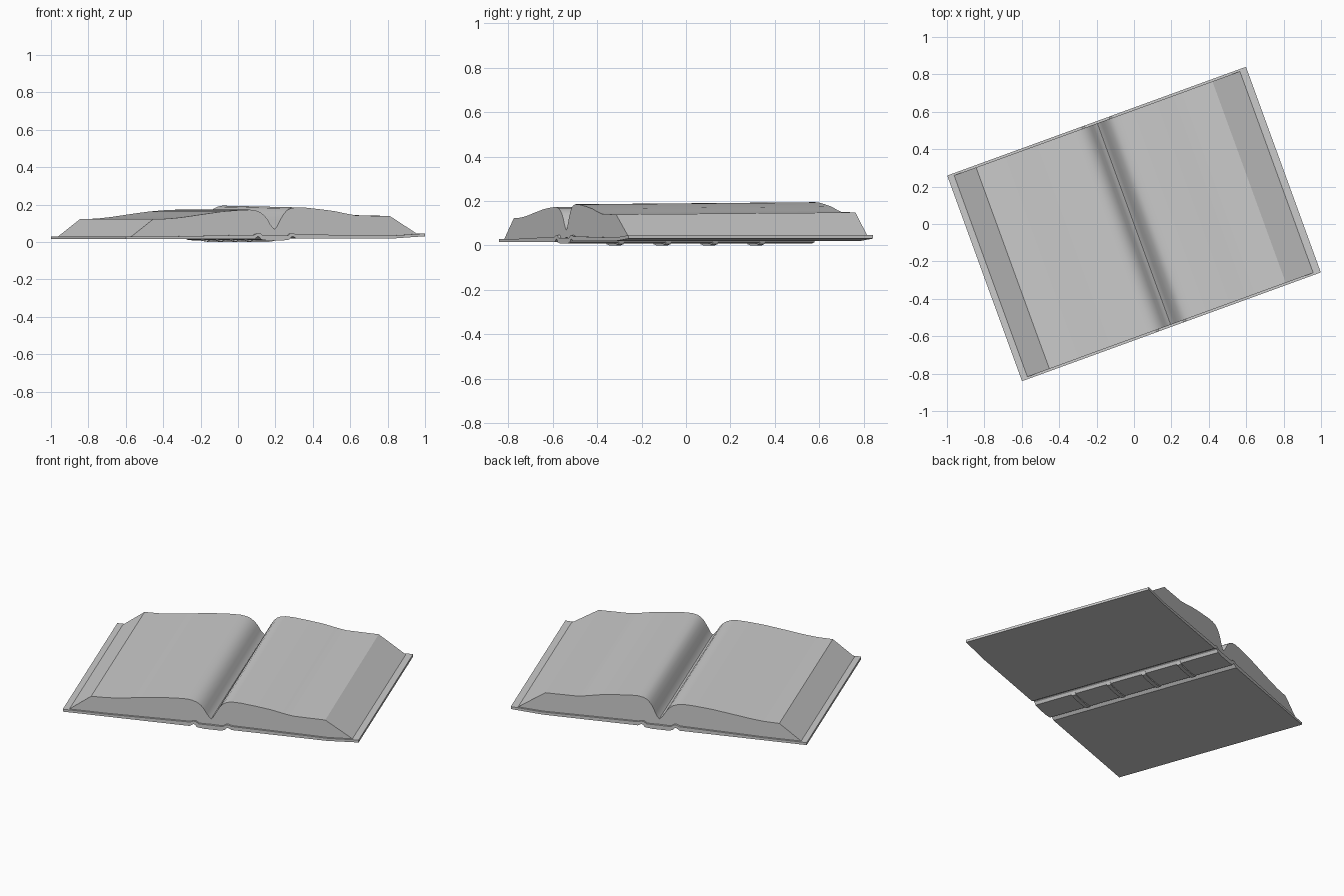
import bpy, bmesh, math
from mathutils import Matrix

if "Cube" in bpy.data.objects:
    bpy.data.objects.remove(bpy.data.objects["Cube"])

TURN = Matrix.Rotation(math.radians(20), 4, 'Z')


def extrude_profile(name, pts, v0, v1, tilt=0.0, smooth=True):
    """Closed (u, z) outline swept along v, then turned to the book's angle."""
    bm = bmesh.new()
    rings = []
    for v in (v0, v1):
        rings.append([bm.verts.new((u, v, z + (tilt * v if z > 0.1 and u > 0 else 0)))
                      for u, z in pts])
    n = len(pts)
    for i in range(n):
        j = (i + 1) % n
        bm.faces.new((rings[0][i], rings[0][j], rings[1][j], rings[1][i]))
    bm.faces.new(rings[0])
    bm.faces.new(rings[1])
    bmesh.ops.recalc_face_normals(bm, faces=bm.faces)
    bm.transform(TURN)
    me = bpy.data.meshes.new(name)
    bm.to_mesh(me)
    bm.free()
    ob = bpy.data.objects.new(name, me)
    bpy.context.collection.objects.link(ob)
    if smooth:
        bpy.ops.object.select_all(action='DESELECT')
        bpy.context.view_layer.objects.active = ob
        ob.select_set(True)
        bpy.ops.object.shade_smooth_by_angle(angle=math.radians(27))
    return ob


# Cover: two boards joined by hinges and a lowered spine
cover_top = [(-.85, .03), (-.60, .03), (-.12, .039), (-.10, .047), (-.085, .046),
             (-.07, .034), (.07, .034), (.085, .046), (.10, .047), (.12, .041),
             (.67, .035), (.85, .046)]
cover_under = [(.85, .031), (.67, .019), (.12, .019), (.10, .030), (.09, .026),
               (.08, .013), (.04, .008), (-.04, .008), (-.08, .013),
               (-.09, .026), (-.10, .030), (-.12, .015), (-.85, .015)]
extrude_profile("cover", cover_top + cover_under, -.585, .585)

# Raised bands across the spine
band = [(.088, .022), (.08, .006), (.04, 0), (-.04, 0), (-.08, .006), (-.088, .022)]
for i, v in enumerate((-.34, -.115, .11, .335)):
    extrude_profile(f"spine_band_{i + 1}", band, v - .012, v + .012)

# Page blocks: left and right stacks meeting in the gutter
left_pages = [(0, .035), (0, .068), (-.012, .078), (-.025, .095), (-.04, .12),
              (-.058, .142), (-.08, .158), (-.105, .168), (-.14, .173),
              (-.20, .171), (-.30, .163), (-.42, .147), (-.52, .133),
              (-.60, .125), (-.69, .123), (-.815, .03), (-.60, .029),
              (-.12, .038), (-.10, .046), (-.085, .045), (-.07, .033)]
right_pages = [(0, .035), (0, .068), (.010, .078), (.022, .10), (.036, .13),
               (.052, .155), (.07, .174), (.09, .184), (.12, .190),
               (.17, .189), (.25, .181), (.34, .170), (.42, .154),
               (.47, .146), (.655, .144), (.812, .043), (.67, .034),
               (.12, .040), (.10, .046), (.085, .045), (.07, .033)]
extrude_profile("left_pages", left_pages, -.573, .573)
extrude_profile("right_pages", right_pages, -.573, .573, tilt=.008)
